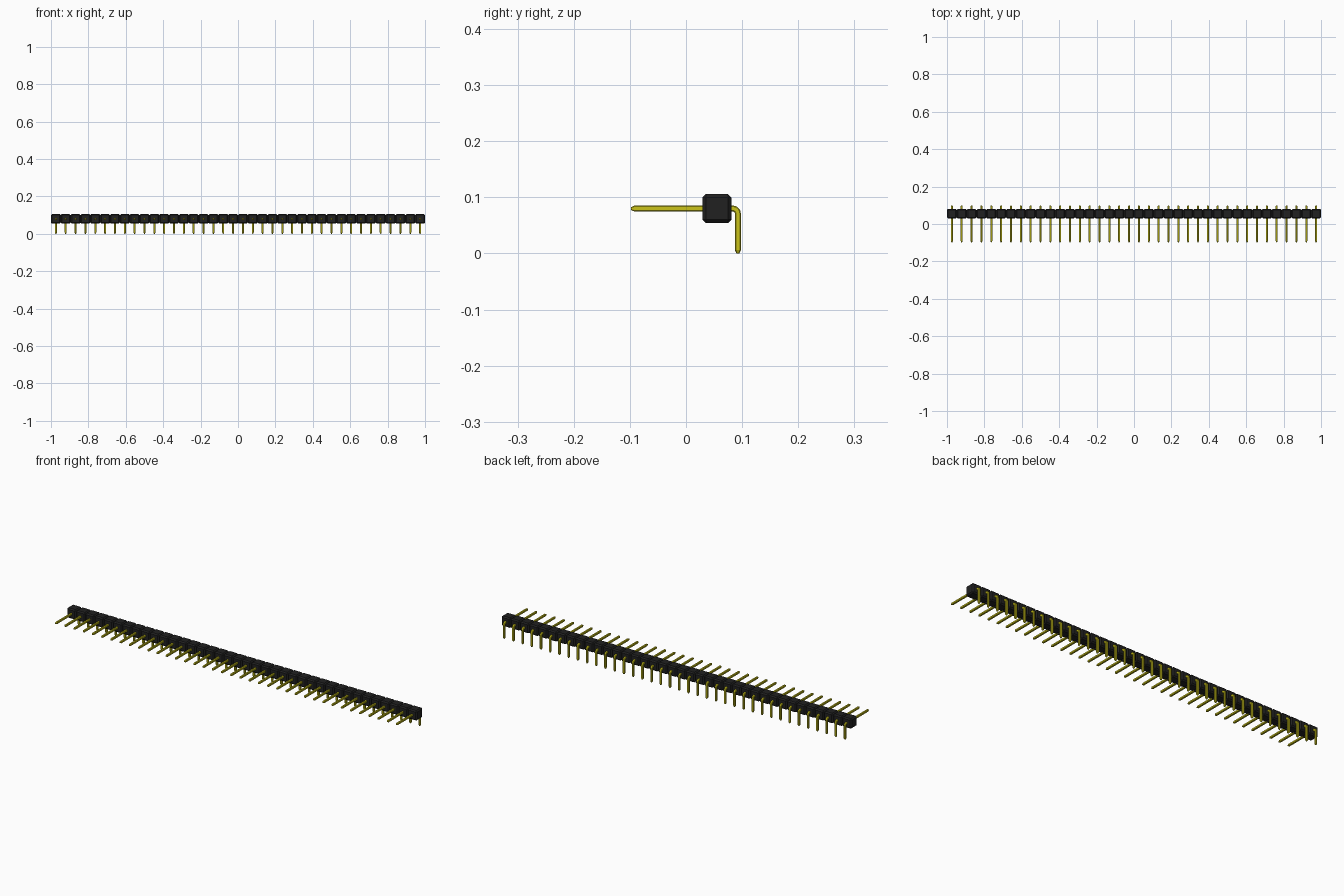
import bpy, bmesh, math
from mathutils import Vector

if "Cube" in bpy.data.objects:
    bpy.data.objects.remove(bpy.data.objects["Cube"], do_unlink=True)

COUNT = 38
PITCH = 2 / COUNT
BODY_Y, BODY_Z = 0.055, 0.080      # centre of the housing row
PIN_W = 0.0106                     # pin thickness
PIN_BACK = 0.0925                  # y of the vertical legs
FRONT_TIP = -0.098
BEND_R = 0.009


def material(name, rgb, rough, metal=0.0):
    m = bpy.data.materials.new(name)
    m.use_nodes = True
    m.diffuse_color = (*rgb, 1)
    b = m.node_tree.nodes["Principled BSDF"]
    b.inputs["Base Color"].default_value = (*rgb, 1)
    b.inputs["Roughness"].default_value = rough
    b.inputs["Metallic"].default_value = metal
    return m


def add_row(name, bm, mat):
    """Turn one bmesh unit into an object repeated along x."""
    bmesh.ops.recalc_face_normals(bm, faces=bm.faces)
    me = bpy.data.meshes.new(name)
    bm.to_mesh(me)
    bm.free()
    me.materials.append(mat)
    ob = bpy.data.objects.new(name, me)
    bpy.context.collection.objects.link(ob)
    ob.location.x = -1 + PITCH / 2
    arr = ob.modifiers.new("repeat", "ARRAY")
    arr.count = COUNT
    arr.use_relative_offset = False
    arr.use_constant_offset = True
    arr.constant_offset_displace = (PITCH, 0, 0)
    return ob


black = material("black plastic", (0.015, 0.015, 0.015), 0.6)
gold = material("yellow gold", (0.60, 0.55, 0.01), 0.4)

# Housing: a chamfered block for each pin
bm = bmesh.new()
bmesh.ops.create_cube(bm, size=1)
for v in bm.verts:
    v.co = Vector((v.co.x * PITCH, v.co.y * 0.0516 + BODY_Y, v.co.z * 0.0516 + BODY_Z))
bmesh.ops.bevel(bm, geom=bm.edges[:], offset=0.006, segments=1, affect='EDGES')
add_row("housing_blocks", bm, black)

# Pin path in y, z: (y, z, direction angle, thickness scale)
TAPER, TIP = 0.006, 0.45
path = [(FRONT_TIP, BODY_Z, 0, TIP), (FRONT_TIP + TAPER, BODY_Z, 0, 1)]
cy, cz = PIN_BACK - BEND_R, BODY_Z - BEND_R
for i in range(6):
    a = math.radians(90 * i / 5)
    path.append((cy + BEND_R * math.sin(a), cz + BEND_R * math.cos(a), a, 1))
path += [(PIN_BACK, TAPER, math.pi / 2, 1), (PIN_BACK, 0, math.pi / 2, TIP)]

# Square cross-section with clipped corners
h, c = PIN_W / 2, PIN_W / 2 - 0.0018
section = [(h, c), (c, h), (-c, h), (-h, c), (-h, -c), (-c, -h), (c, -h), (h, -c)]

# Bent pins: sweep the section along the path
bm = bmesh.new()
rings = []
for y, z, a, s in path:
    rings.append([bm.verts.new((u * s, y + w * s * math.sin(a), z + w * s * math.cos(a)))
                  for u, w in section])
for r0, r1 in zip(rings, rings[1:]):
    for i in range(8):
        j = (i + 1) % 8
        bm.faces.new((r0[i], r0[j], r1[j], r1[i]))
bm.faces.new(rings[0])
bm.faces.new(rings[-1])
add_row("bent_pins", bm, gold)
